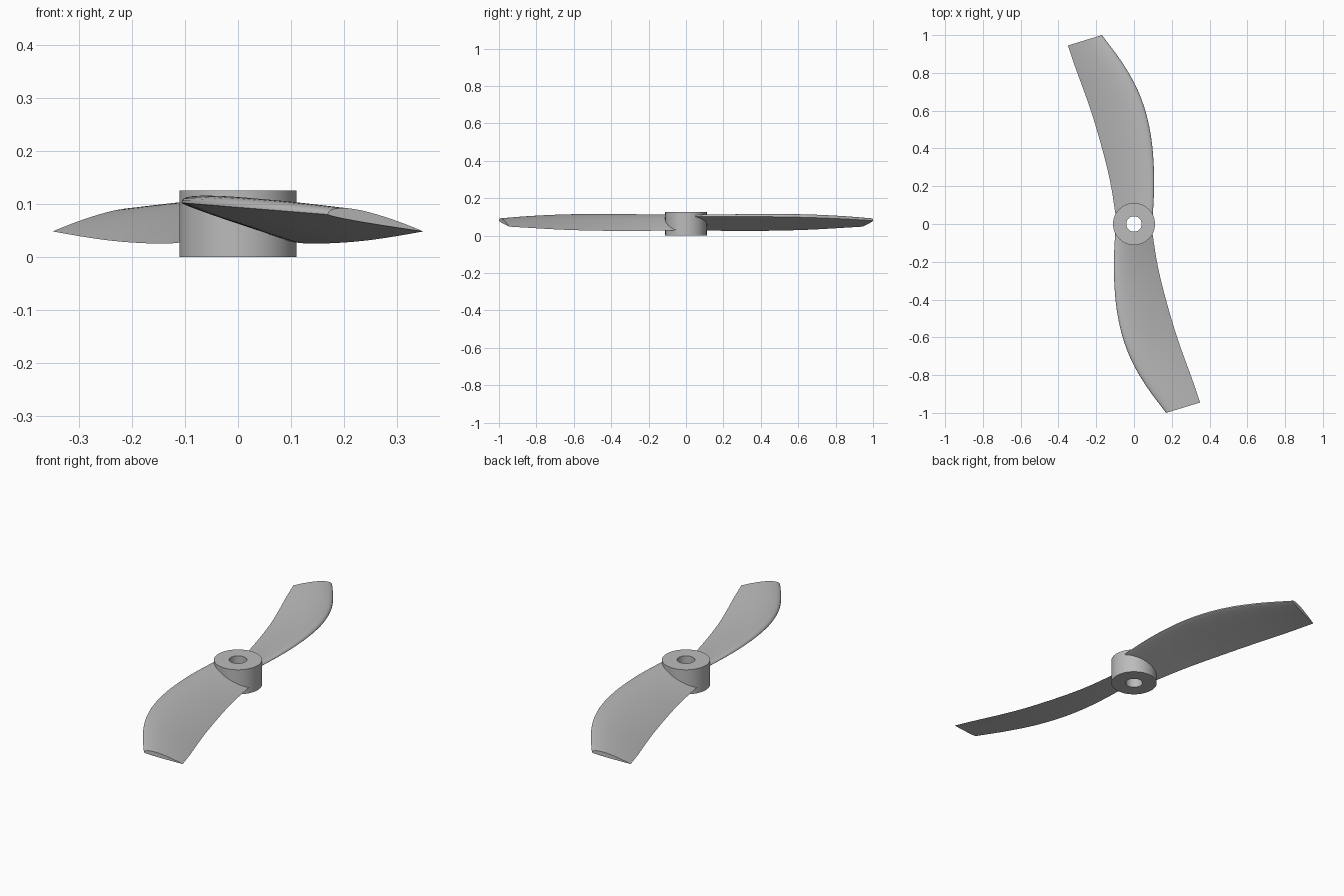
import bpy
import bmesh
import math
from mathutils import Vector, Matrix

cube = bpy.data.objects.get("Cube")
if cube:
    bpy.data.objects.remove(cube, do_unlink=True)

# One plain grey for every part
grey = bpy.data.materials.new("grey plastic")
grey.use_nodes = True
colour = (0.5, 0.5, 0.5, 1)
grey.diffuse_color = colour
grey.node_tree.nodes["Principled BSDF"].inputs["Base Color"].default_value = colour


def finish(name, bm):
    bmesh.ops.recalc_face_normals(bm, faces=bm.faces)
    mesh = bpy.data.meshes.new(name)
    bm.to_mesh(mesh)
    bm.free()
    mesh.materials.append(grey)
    obj = bpy.data.objects.new(name, mesh)
    bpy.context.collection.objects.link(obj)
    bpy.ops.object.select_all(action='DESELECT')
    obj.select_set(True)
    bpy.context.view_layer.objects.active = obj
    bpy.ops.object.shade_smooth_by_angle(angle=math.radians(35))
    return obj


def bridge(bm, a, b):
    for i in range(len(a)):
        j = (i + 1) % len(a)
        bm.faces.new((a[i], a[j], b[j], b[i]))


# Hub: a rectangular section turned into a ring with an open bore
def build_hub(outer=0.111, bore=0.041, height=0.125, sides=96):
    bm = bmesh.new()
    section = ((outer, 0), (outer, height), (bore, height), (bore, 0))
    rings = []
    for k in range(sides):
        a = math.tau * k / sides
        rings.append([bm.verts.new((r * math.cos(a), r * math.sin(a), z))
                      for r, z in section])
    for k in range(sides):
        bridge(bm, rings[k], rings[(k + 1) % sides])
    finish("hub", bm)


# Blade stations: leading edge x, distance out, trailing edge x, distance out, z
STATIONS = [Vector(s) for s in (
    (-0.100, 0.05, 0.098, 0.05, 0.029),
    (-0.106, 0.18, 0.118, 0.18, 0.026),
    (-0.105, 0.30, 0.143, 0.30, 0.025),
    (-0.092, 0.45, 0.183, 0.45, 0.026),
    (-0.060, 0.60, 0.225, 0.59, 0.029),
    (-0.005, 0.74, 0.267, 0.71, 0.034),
    (0.073, 0.87, 0.311, 0.83, 0.041),
    (0.170, 1.00, 0.350, 0.945, 0.048),
)]


def smooth_station(u):
    """Catmull-Rom blend through the stations."""
    last = len(STATIONS) - 1
    i = min(int(u), last - 1)
    t = u - i
    p1, p2 = STATIONS[i], STATIONS[i + 1]
    p0 = STATIONS[i - 1] if i > 0 else p1 * 2 - p2
    p3 = STATIONS[i + 2] if i + 2 <= last else p2 * 2 - p1
    return 0.5 * (2 * p1 + (p2 - p0) * t + (2 * p0 - 5 * p1 + 4 * p2 - p3) * t ** 2
                  + (3 * p1 - p0 - 3 * p2 + p3) * t ** 3)


def foil(s):
    """Rounded-nose, sharp-tail thickness curve with peak 1."""
    return max(0, 2.97 * math.sqrt(s) - 1.26 * s - 3.516 * s ** 2
               + 2.843 * s ** 3 - 1.037 * s ** 4)


def foil_loop(steps=24):
    """(chord fraction, thickness) from nose over the top to tail and back."""
    chord = [(1 - math.cos(math.pi * k / steps)) / 2 for k in range(steps + 1)]
    top = [(s, foil(s)) for s in chord]
    bottom = [(s, -0.15 * foil(s)) for s in chord[-2:0:-1]]
    return top + bottom


# Blade: wing sections lofted from the hub to the cut-off tip
def build_blade(name, turn, spans=42):
    bm = bmesh.new()
    loops = []
    for k in range(spans + 1):
        lx, ly, tx, ty, tz = smooth_station((len(STATIONS) - 1) * k / spans)
        nose = Vector((lx, -ly, 0.102 - 0.08 * (lx + 0.105)))
        tail = Vector((tx, -ty, tz))
        thick = 0.1 * (tail - nose).length
        loops.append([bm.verts.new(nose.lerp(tail, s) + Vector((0, 0, h * thick)))
                      for s, h in foil_loop()])
    for a, b in zip(loops, loops[1:]):
        bridge(bm, a, b)
    bm.faces.new(loops[0])
    bm.faces.new(loops[-1])
    bmesh.ops.transform(bm, matrix=Matrix.Rotation(turn, 4, 'Z'), verts=bm.verts)
    finish(name, bm)


build_hub()
build_blade("front_blade", 0)
build_blade("back_blade", math.pi)
